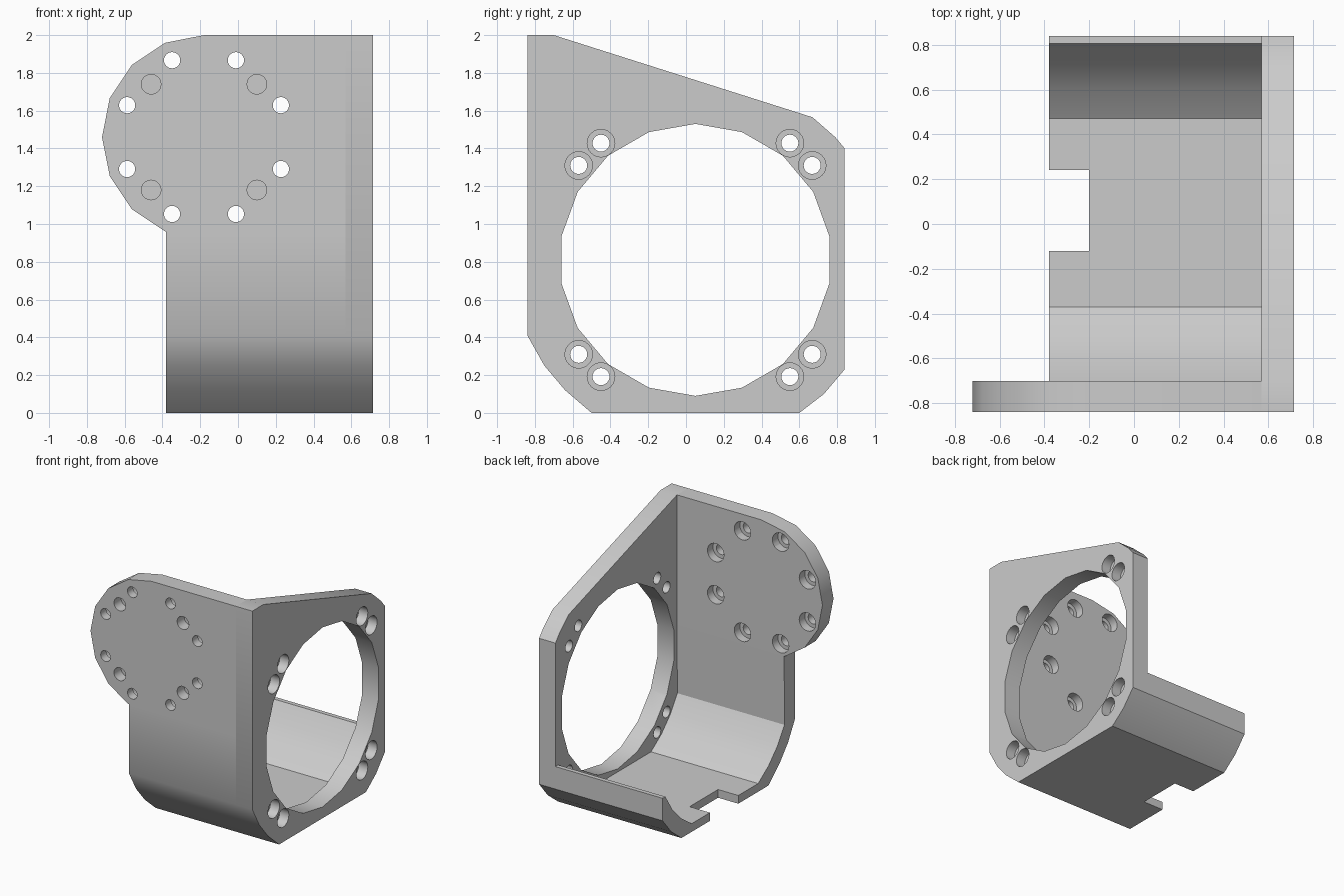
import bpy, bmesh
from math import cos, sin, radians

if "Cube" in bpy.data.objects:
    bpy.data.objects.remove(bpy.data.objects["Cube"], do_unlink=True)

grey = bpy.data.materials.new("plain grey")
grey.use_nodes = True
grey.diffuse_color = (0.6, 0.6, 0.6, 1)
grey.node_tree.nodes["Principled BSDF"].inputs["Base Color"].default_value = (0.6, 0.6, 0.6, 1)

PLACE = {"X": lambda u, v, w: (w, u, v),
         "Y": lambda u, v, w: (u, w, v),
         "Z": lambda u, v, w: (u, v, w)}


def arc(centre, r, start, end, steps):
    """Points along an arc, angles in degrees."""
    angles = [radians(start + (end - start) * i / steps) for i in range(steps + 1)]
    return [(centre[0] + r * cos(a), centre[1] + r * sin(a)) for a in angles]


def circle(centre, r, sides=24):
    return arc(centre, r, 90, 450, sides)[:-1]


def prisms(name, outlines, axis, lo, hi):
    """Extrude flat outlines along an axis into one object."""
    bm = bmesh.new()
    for pts in outlines:
        ends = [[bm.verts.new(PLACE[axis](u, v, w)) for u, v in pts] for w in (lo, hi)]
        bm.faces.new(ends[0])
        bm.faces.new(ends[1][::-1])
        for i in range(len(pts)):
            j = (i + 1) % len(pts)
            bm.faces.new((ends[0][i], ends[1][i], ends[1][j], ends[0][j]))
    bmesh.ops.recalc_face_normals(bm, faces=bm.faces)
    mesh = bpy.data.meshes.new(name)
    bm.to_mesh(mesh)
    bm.free()
    mesh.materials.append(grey)
    obj = bpy.data.objects.new(name, mesh)
    bpy.context.collection.objects.link(obj)
    return obj


def activate(obj):
    bpy.ops.object.select_all(action="DESELECT")
    obj.select_set(True)
    bpy.context.view_layer.objects.active = obj


def cut(obj, outlines, axis, lo, hi):
    """Subtract extruded outlines from a part."""
    cutter = prisms("cutter", outlines, axis, lo, hi)
    cutter.hide_render = True
    activate(obj)
    mod = obj.modifiers.new("cut", "BOOLEAN")
    mod.operation = "DIFFERENCE"
    mod.solver = "EXACT"
    mod.object = cutter
    bpy.ops.object.modifier_apply(modifier=mod.name)
    bpy.data.objects.remove(cutter, do_unlink=True)


# Shared dimensions
BORE = (0.05, 0.81)
LEFT, INNER, RIGHT = -0.38, 0.57, 0.715
FRONT, WALL, BACK = -0.84, -0.70, 0.84
lower_front = [(FRONT, 0.41), (-0.75, 0.25), (-0.64, 0.12), (-0.50, 0)]
lower_back = [(0.60, 0), (0.73, 0.10), (BACK, 0.23)]

# Side frame with a large bore and counterbored screw holes
frame = prisms("side_frame", [lower_front + lower_back + [
    (BACK, 1.40), (0.79, 1.46), (0.67, 1.565), (WALL, 2), (FRONT, 2)]],
    "X", INNER, RIGHT)
cut(frame, [circle(BORE, 0.72, 18)], "X", 0.4, 0.9)
screws = [(BORE[0] + sy * a, BORE[1] + sz * b)
          for sy in (-1, 1) for sz in (-1, 1) for a, b in ((0.50, 0.618), (0.618, 0.50))]
cut(frame, [circle(c, 0.045) for c in screws], "X", 0.4, 0.9)
cut(frame, [circle(c, 0.073) for c in screws], "X", 0.635, 0.9)

# Tray: lower front wall, rounded floor and low back lip
HUB, HUB_R = (-0.18, 1.46), 0.54
SEAM = HUB[1] - HUB_R * sin(radians(67.5))
tray = prisms("tray", [[(FRONT, SEAM)] + lower_front + lower_back + [
    (BACK, 0.41), (0.805, 0.41)]
    + arc(BORE, 0.855, -28, -60.5, 3)[1:]
    + arc(BORE, 0.855, -119.5, -152, 3)
    + [(WALL, SEAM)]], "X", LEFT, INNER)
cut(tray, [[(-0.5, -0.12), (-0.2, -0.12), (-0.2, 0.24), (-0.5, 0.24)]], "Z", -0.2, 0.3)

# Upper front wall with rounded mounting flange
flange = prisms("mounting_flange", [[(INNER, SEAM), (INNER, 2)]
                + arc(HUB, HUB_R, 90, 247.5, 7)], "Y", FRONT, WALL)
bolts = [(HUB[0] + sx * a, HUB[1] + sz * b)
         for sx in (-1, 1) for sz in (-1, 1) for a, b in ((0.169, 0.407), (0.407, 0.169))]
pins = [(HUB[0] + sx * 0.28, HUB[1] + sz * 0.28) for sx in (-1, 1) for sz in (-1, 1)]
cut(flange, [circle(c, 0.043) for c in bolts], "Y", -1, -0.5)
cut(flange, [circle(c, 0.073) for c in bolts], "Y", -0.77, -0.5)
cut(flange, [circle(c, 0.052) for c in pins], "Y", -1, -0.75)

# Smooth the rounded surfaces, keep hard edges
for part in (frame, tray, flange):
    activate(part)
    bpy.ops.object.shade_smooth_by_angle(angle=radians(30))
